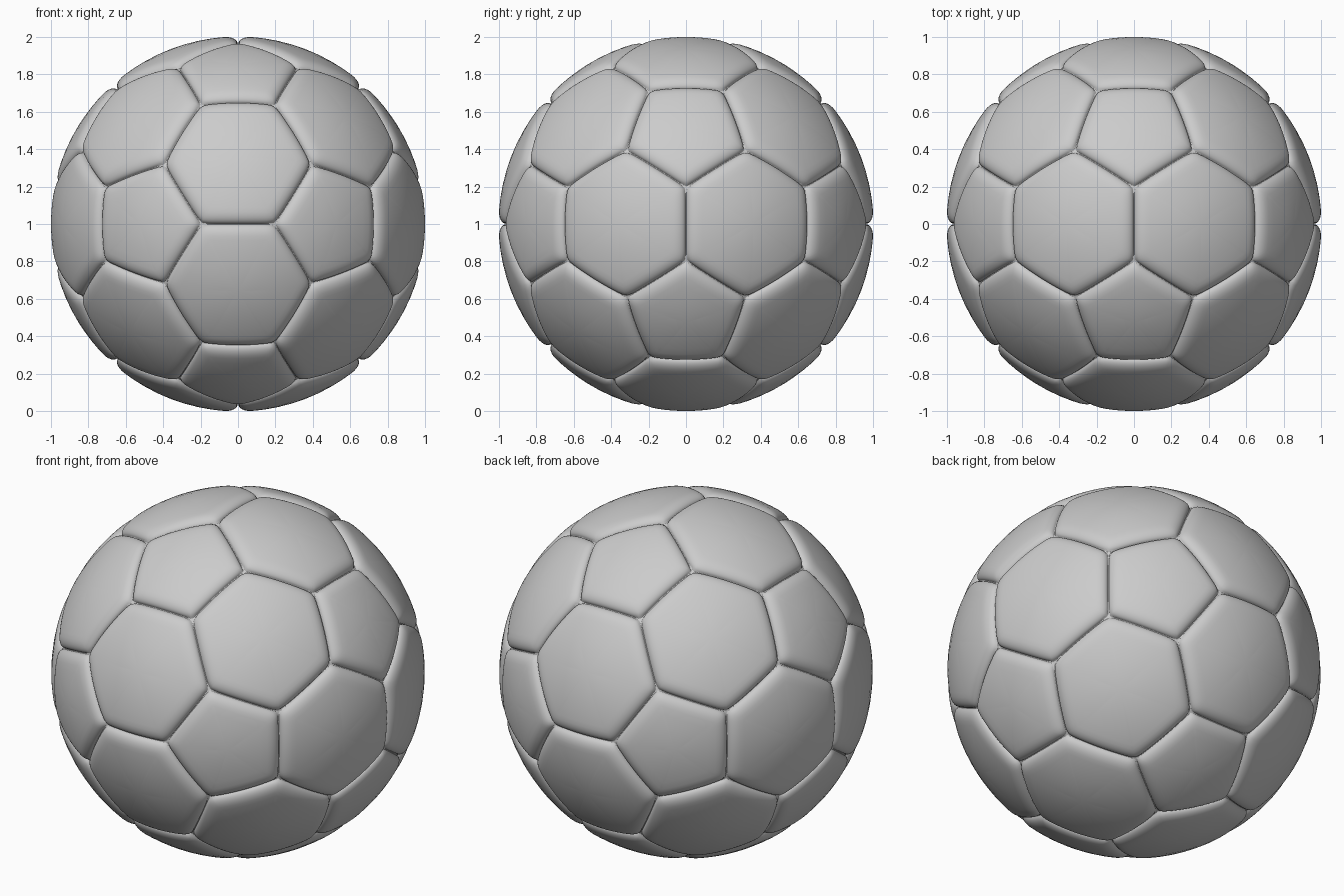
import bpy, math
from itertools import combinations
from mathutils import Vector

if "Cube" in bpy.data.objects:
    bpy.data.objects.remove(bpy.data.objects["Cube"])

RADIUS, DEPTH, ROUND, GAP = 1.002, 0.036, 0.07, 0.003
SEGS = 22
RINGS = [0.2, 0.4, 0.6, 0.74, 0.81, 0.86, 0.9, 0.93, 0.955, 0.973, 0.984, 0.99, 0.995, 1]
PHI = (1 + 5 ** 0.5) / 2

# Icosahedron corners, edges and faces
ico = []
for a in (-1, 1):
    for b in (-PHI, PHI):
        ico += [Vector((0, a, b)), Vector((a, b, 0)), Vector((b, 0, a))]


def near(p, q):
    return 0.1 < (p - q).length < 2.1


def ordered(points):
    """Sort corner points counter-clockwise, seen from outside."""
    n = sum(points, Vector()).normalized()
    u = (points[0] - n * points[0].dot(n)).normalized()
    v = n.cross(u)
    pts = sorted(points, key=lambda p: math.atan2(p.dot(v), p.dot(u)))
    return n, [p.normalized() for p in pts]


def puff(d, planes):
    """Drop the surface into a rounded seam near the panel's borders."""
    k = 90
    dist = -math.log(sum(math.exp(-k * d.dot(n)) for n in planes)) / k
    s = min(1, max(0, (dist - GAP) / ROUND))
    return d * (RADIUS - DEPTH * (1 - math.sqrt(1 - (1 - s) ** 2)))


def add_panel(points, verts, faces):
    centre, c = ordered(points)
    n = len(c)
    planes = [c[i].cross(c[(i + 1) % n]).normalized() for i in range(n)]
    rim = [c[i].lerp(c[(i + 1) % n], j / SEGS) for i in range(n) for j in range(SEGS)]
    flat_centre = sum(c, Vector()) / n
    m, base = len(rim), len(verts)
    verts.append(puff(centre, planes))
    for t in RINGS:
        verts += [puff(flat_centre.lerp(p, t).normalized(), planes) for p in rim]
    for j in range(m):
        k = (j + 1) % m
        faces.append((base, base + 1 + j, base + 1 + k))
        for r in range(len(RINGS) - 1):
            a, b = base + 1 + r * m, base + 1 + (r + 1) * m
            faces.append((a + j, b + j, b + k, a + k))


def make_object(name, panels):
    verts, faces = [], []
    for points in panels:
        add_panel(points, verts, faces)
    mesh = bpy.data.meshes.new(name)
    mesh.from_pydata(verts, [], faces)
    mesh.shade_smooth()
    ob = bpy.data.objects.new(name, mesh)
    ob.location.z = 1
    bpy.context.collection.objects.link(ob)


# Twelve pentagons around the corners, twenty hexagons on the faces
pentagons = [[(2 * p + q) / 3 for q in ico if near(p, q)] for p in ico]
hexagons = [[(2 * p + q) / 3 for p in tri for q in tri if p is not q]
            for tri in combinations(ico, 3)
            if all(near(p, q) for p, q in combinations(tri, 2))]
make_object("pentagon_panels", pentagons)
make_object("hexagon_panels", hexagons)
